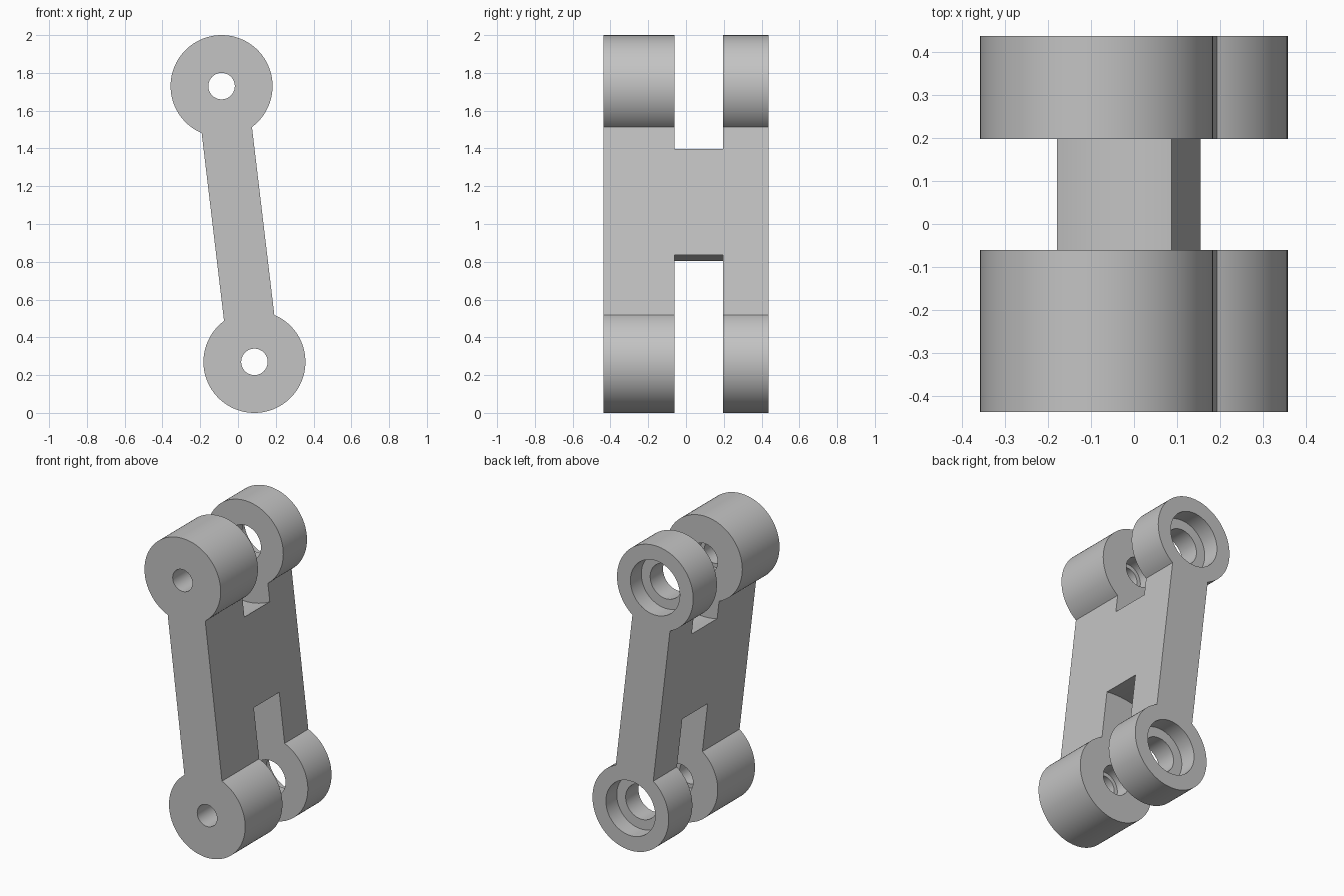
import bpy, bmesh, math
from mathutils import Vector

cube = bpy.data.objects.get("Cube")
if cube:
    bpy.data.objects.remove(cube, do_unlink=True)

TOP, LOW = Vector((-0.087, 1.73)), Vector((0.087, 0.27))   # pivot centres (x, z)
BOSS_R, HALF_WEB = 0.27, 0.134
FRONT, GAP_FRONT, GAP_BACK, BACK = -0.437, -0.06, 0.197, 0.437

grey = bpy.data.materials.new("plain_grey")
grey.use_nodes = True
colour = (0.55, 0.55, 0.55, 1)
grey.diffuse_color = colour
grey.node_tree.nodes["Principled BSDF"].inputs["Base Color"].default_value = colour


def extrude(name, outline, y0, y1):
    """Solid made from an x-z outline between two depths."""
    bm = bmesh.new()
    face = bm.faces.new([bm.verts.new((p.x, y0, p.y)) for p in outline])
    moved = bmesh.ops.extrude_face_region(bm, geom=[face])["geom"]
    bmesh.ops.translate(bm, vec=(0, y1 - y0, 0),
                        verts=[v for v in moved if isinstance(v, bmesh.types.BMVert)])
    bmesh.ops.recalc_face_normals(bm, faces=bm.faces)
    mesh = bpy.data.meshes.new(name)
    bm.to_mesh(mesh)
    bm.free()
    mesh.materials.append(grey)
    obj = bpy.data.objects.new(name, mesh)
    bpy.context.collection.objects.link(obj)
    return obj


def arc(centre, radius, start, sweep, steps):
    return [centre + radius * Vector((math.cos(a), math.sin(a)))
            for a in (start + sweep * i / steps for i in range(steps + 1))]


# Link body: two round bosses joined by a straight web
axis = LOW - TOP
down = math.atan2(axis.y, axis.x)
neck = math.asin(HALF_WEB / BOSS_R)
sweep = 2 * (math.pi - neck)
outline = (arc(TOP, BOSS_R, down + neck, sweep, 80)
           + arc(LOW, BOSS_R, down + math.pi + neck, sweep, 80))
link = extrude("link_body", outline, FRONT, BACK)


def cut(name, centre, radius, y0, y1):
    ring = arc(centre, radius, 0, 2 * math.pi, 96)[:-1]
    cutter = extrude(name, ring, y0, y1)
    mod = link.modifiers.new(name, "BOOLEAN")
    mod.operation, mod.solver, mod.object = "DIFFERENCE", "EXACT", cutter
    bpy.context.view_layer.objects.active = link
    bpy.ops.object.modifier_apply(modifier=mod.name)
    bpy.data.objects.remove(cutter, do_unlink=True)


# Fork slots, pin holes and bearing recesses at both ends
for end, centre, slot_r in (("top", TOP, 0.375), ("low", LOW, 0.57)):
    cut(end + "_slot", centre, slot_r, GAP_FRONT, GAP_BACK)
    cut(end + "_pin_hole", centre, 0.07, FRONT - 0.1, GAP_FRONT + 0.05)
    cut(end + "_pin_seat", centre, 0.095, GAP_FRONT - 0.1, GAP_FRONT + 0.06)
    cut(end + "_bearing_hole", centre, 0.112, GAP_BACK - 0.05, BACK - 0.05)
    cut(end + "_bearing_recess", centre, 0.175, BACK - 0.11, BACK + 0.1)

# Smooth curved walls, crisp rims
bpy.ops.object.select_all(action="DESELECT")
link.select_set(True)
bpy.context.view_layer.objects.active = link
bpy.ops.object.shade_smooth_by_angle(angle=math.radians(20))
